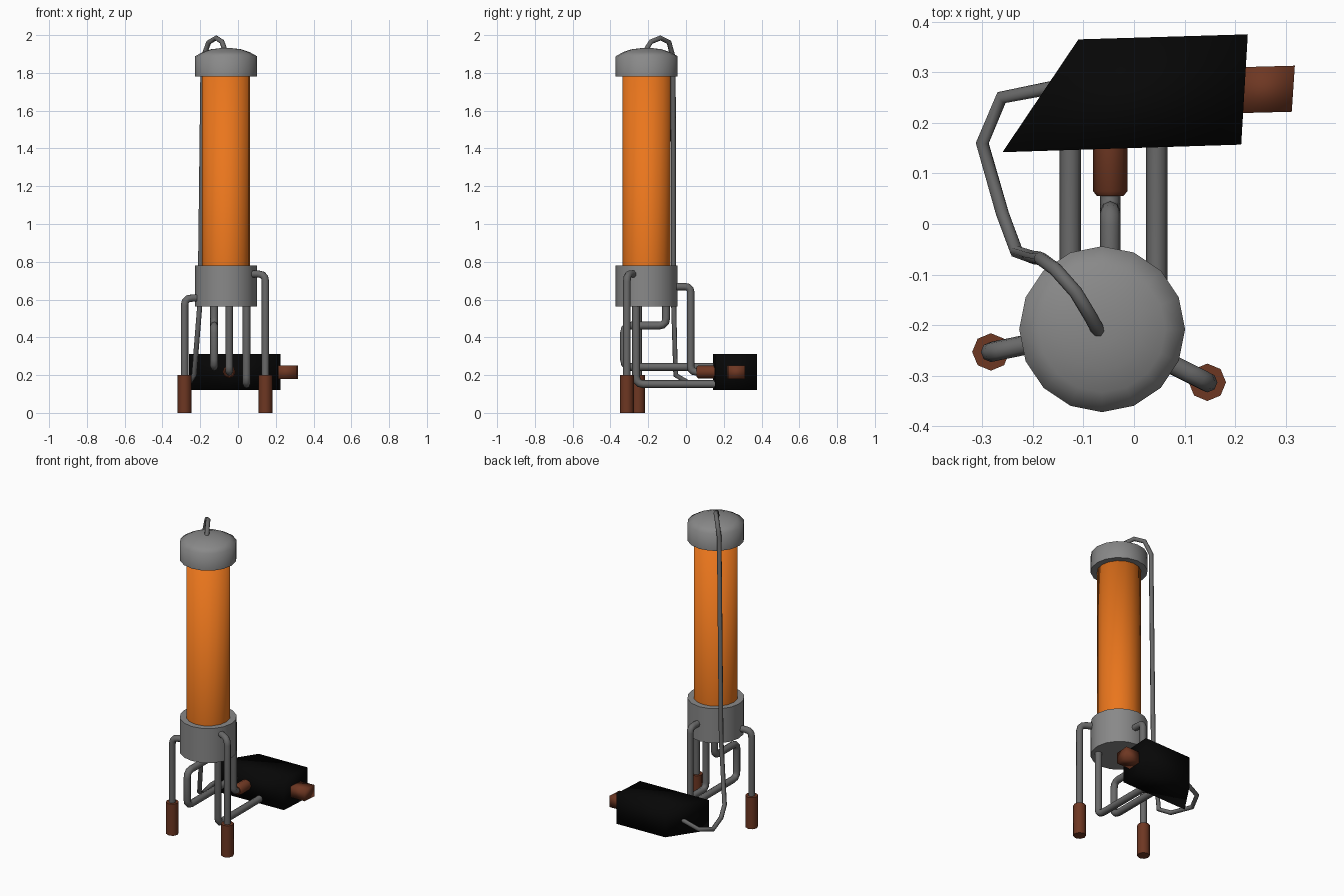
import bpy, bmesh, math
from mathutils import Vector

if "Cube" in bpy.data.objects:
    bpy.data.objects.remove(bpy.data.objects["Cube"])

AX, AY = -0.063, -0.208  # axis of the glass column


def material(name, rgb):
    m = bpy.data.materials.new(name)
    m.diffuse_color = (*rgb, 1)
    m.use_nodes = True
    m.node_tree.nodes["Principled BSDF"].inputs["Base Color"].default_value = m.diffuse_color
    return m


ORANGE = material("orange", (0.82, 0.18, 0.012))
BROWN = material("brown", (0.155, 0.038, 0.016))
BLACK = material("black", (0.002, 0.002, 0.002))
GREY = material("mid_grey", (0.25, 0.25, 0.25))
DARK = material("dark_grey", (0.14, 0.14, 0.14))


def select(ob):
    bpy.ops.object.select_all(action='DESELECT')
    ob.select_set(True)
    bpy.context.view_layer.objects.active = ob


def finish(bm, name, mat, angle):
    bmesh.ops.recalc_face_normals(bm, faces=bm.faces)
    me = bpy.data.meshes.new(name)
    bm.to_mesh(me)
    bm.free()
    ob = bpy.data.objects.new(name, me)
    bpy.context.collection.objects.link(ob)
    me.materials.append(mat)
    select(ob)
    bpy.ops.object.shade_smooth_by_angle(angle=math.radians(angle))
    return ob


def lathe(name, profile, x, y, mat, sides=16, angle=50, bottom=True):
    """Stack rings of (radius, height) and close the ends."""
    bm = bmesh.new()
    rings = [[bm.verts.new((x + r * math.cos(2 * math.pi * i / sides),
                            y + r * math.sin(2 * math.pi * i / sides), z))
              for i in range(sides)] for r, z in profile]
    for a, b in zip(rings, rings[1:]):
        for i in range(sides):
            j = (i + 1) % sides
            bm.faces.new((a[i], a[j], b[j], b[i]))
    if bottom:
        bm.faces.new(rings[0])
    bm.faces.new(rings[-1])
    return finish(bm, name, mat, angle)


def prism(name, outline, z0, z1, mat):
    bm = bmesh.new()
    face = bm.faces.new([bm.verts.new((x, y, z0)) for x, y in outline])
    ext = bmesh.ops.extrude_face_region(bm, geom=[face], use_keep_orig=True)
    top = [g for g in ext['geom'] if isinstance(g, bmesh.types.BMVert)]
    bmesh.ops.translate(bm, verts=top, vec=(0, 0, z1 - z0))
    return finish(bm, name, mat, 180)


def rounded(points, r, steps=3):
    """Replace every inner corner of a path with a small arc."""
    pts = [Vector(p) for p in points]
    out = [pts[0]]
    for a, b, c in zip(pts, pts[1:], pts[2:]):
        p, q = b + (a - b).normalized() * r, b + (c - b).normalized() * r
        for k in range(steps + 1):
            t = k / steps
            out.append(p * (1 - t) ** 2 + b * 2 * t * (1 - t) + q * t * t)
    return out + [pts[-1]]


def tube(name, points, radius, bend=0.0):
    pts = rounded(points, bend) if bend else points
    cu = bpy.data.curves.new(name, 'CURVE')
    cu.dimensions = '3D'
    cu.bevel_depth = radius
    cu.bevel_resolution = 2
    cu.use_fill_caps = True
    cu.materials.append(DARK)
    sp = cu.splines.new('POLY')
    sp.points.add(len(pts) - 1)
    for sp_pt, p in zip(sp.points, pts):
        sp_pt.co = (*p, 1)
    ob = bpy.data.objects.new(name, cu)
    bpy.context.collection.objects.link(ob)
    select(ob)
    bpy.ops.object.convert(target='MESH')
    bpy.ops.object.shade_smooth_by_angle(angle=math.radians(60))


# Column: base collar, softly shaded orange tube, domed cap
lathe("base_collar", [(0.164, 0.562), (0.164, 0.78)], AX, AY, GREY)
lathe("orange_column", [(0.127, 0.775), (0.127, 1.785)], AX, AY, ORANGE,
      angle=180, bottom=False)
lathe("top_cap", [(0.164, 1.78), (0.164, 1.888), (0.125, 1.91),
                  (0.08, 1.925), (0.03, 1.931)], AX, AY, GREY, angle=85)

# Two bent legs with brown feet
for side, x, y, z in (("left", -0.283, -0.253, 0.608), ("right", 0.145, -0.313, 0.735)):
    lathe(side + "_foot", [(0.037, 0), (0.037, 0.2)], x, y, BROWN, sides=8)
    inner = Vector((x, y, 0)).lerp(Vector((AX, AY, 0)), 0.5)
    tube(side + "_leg", [(x, y, 0.19), (x, y, z), (inner.x, inner.y, z)], 0.02, 0.04)

# Box at the back, with its two brown plugs
prism("back_box", [(-0.26, 0.142), (0.212, 0.157), (0.225, 0.375), (-0.11, 0.365)],
      0.122, 0.313, BLACK)
prism("side_plug", [(0.2, 0.219), (0.312, 0.222), (0.318, 0.313), (0.206, 0.31)],
      0.18, 0.25, BROWN)
plug = lathe("front_plug", [(0.026, 0), (0.034, 0.01), (0.034, 0.115)], 0, 0, BROWN, sides=8)
plug.rotation_euler = (-math.pi / 2, 0, 0)
plug.location = (-0.047, 0.055, 0.217)

# Pipes between collar and box
tube("rear_pipe", [(-0.047, -0.1, 0.668), (-0.047, 0.025, 0.668),
                   (-0.047, 0.025, 0.217), (-0.047, 0.07, 0.217)], 0.02, 0.03)
tube("folded_pipe", [(-0.126, -0.105, 0.6), (-0.126, -0.105, 0.462), (-0.126, -0.328, 0.462),
                     (-0.126, -0.328, 0.243), (-0.126, 0.16, 0.243)], 0.021, 0.04)
tube("low_pipe", [(0.045, -0.264, 0.6), (0.045, -0.264, 0.152),
                  (0.045, 0.17, 0.152)], 0.021, 0.04)

# Cable from the cap down to the slanted side of the box
tube("cable", [(-0.066, -0.22, 1.91), (-0.085, -0.185, 1.965), (-0.115, -0.135, 1.985),
               (-0.155, -0.09, 1.962), (-0.185, -0.068, 1.88), (-0.2, -0.066, 0.6),
               (-0.232, -0.055, 0.2), (-0.26, 0.02, 0.155), (-0.3, 0.16, 0.145),
               (-0.262, 0.25, 0.17), (-0.15, 0.272, 0.215)], 0.0135)
